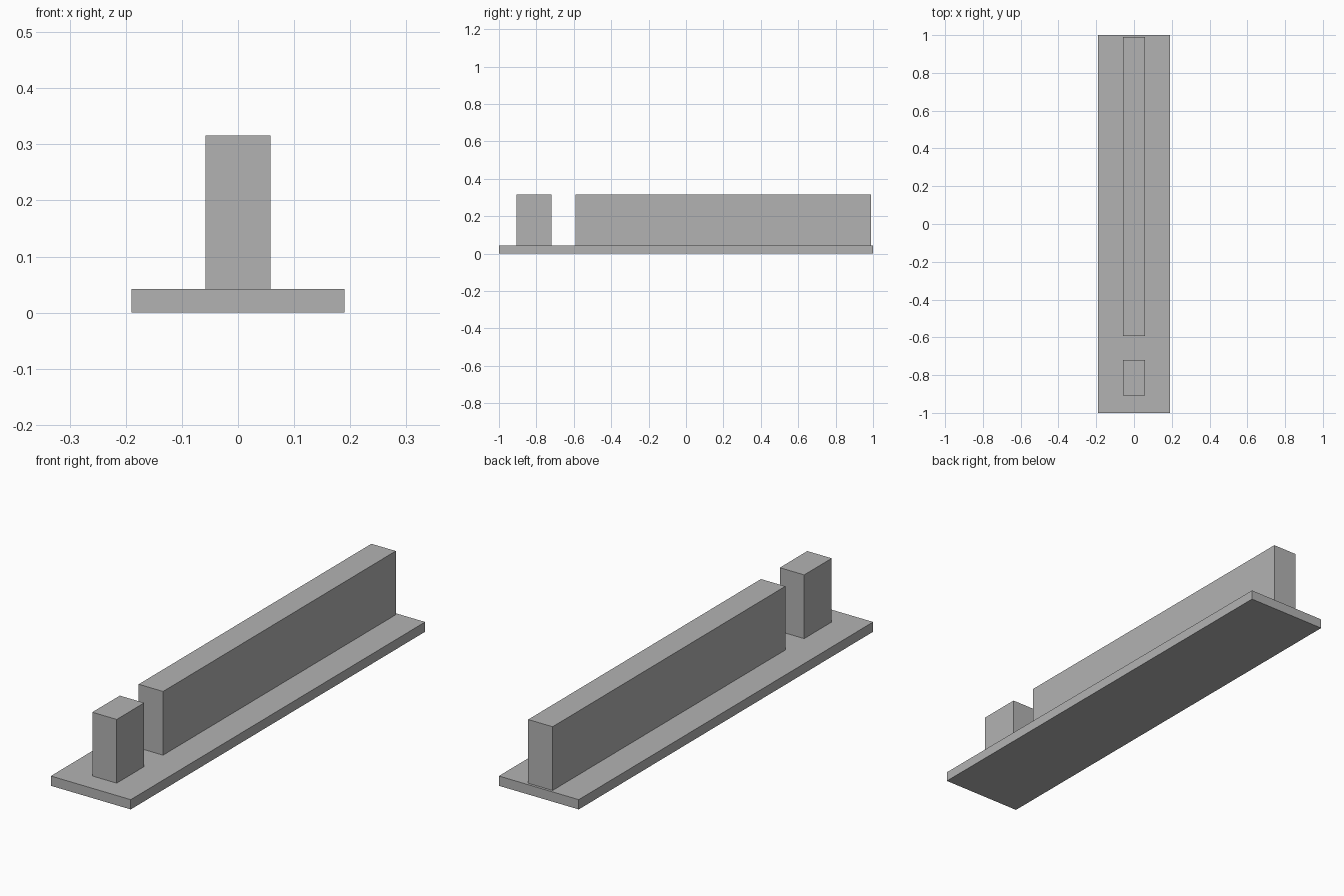
import bpy

# Remove the default cube
cube = bpy.data.objects.get("Cube")
if cube:
    bpy.data.objects.remove(cube, do_unlink=True)

# Single flat grey
grey = bpy.data.materials.new("plain_grey")
grey.use_nodes = True
colour = (0.45, 0.45, 0.45, 1)
grey.diffuse_color = colour
grey.node_tree.nodes["Principled BSDF"].inputs["Base Color"].default_value = colour


def block(name, half_width, y0, y1, z0, z1):
    """Box centred on x = 0, spanning the given y and z ranges."""
    bpy.ops.mesh.primitive_cube_add(size=1, location=(0, (y0 + y1) / 2, (z0 + z1) / 2))
    obj = bpy.context.object
    obj.name = obj.data.name = name
    obj.scale = (2 * half_width, y1 - y0, z1 - z0)
    bpy.ops.object.transform_apply(location=False, rotation=False, scale=True)
    obj.data.materials.append(grey)
    return obj


BASE_TOP, TOP, HALF = 0.042, 0.316, 0.058

# Flat base slab
block("base_plate", 0.19, -1, 1, 0, BASE_TOP)
# Short post at the front
block("front_post", HALF, -0.907, -0.72, BASE_TOP, TOP)
# Long wall running to the back
block("long_wall", HALF, -0.592, 0.989, BASE_TOP, TOP)
